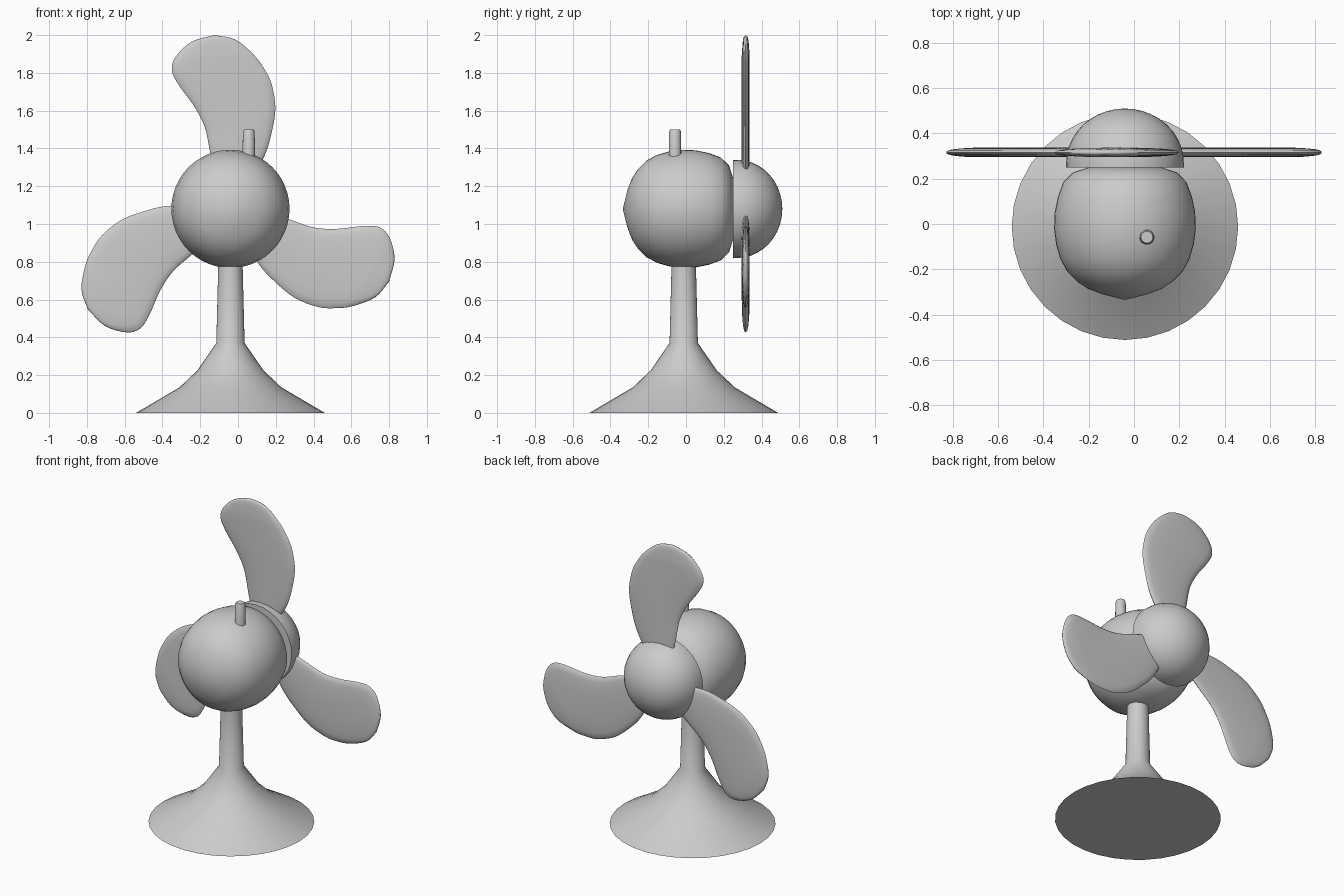
import bpy, bmesh, math
from mathutils import Vector, Matrix

if "Cube" in bpy.data.objects:
    bpy.data.objects.remove(bpy.data.objects["Cube"])

CX, CY, AXIS_Z = -0.04, -0.012, 1.08   # stand axis and rotor axis


def finish(name, bm, angle=35):
    bmesh.ops.remove_doubles(bm, verts=bm.verts, dist=1e-5)
    bmesh.ops.recalc_face_normals(bm, faces=bm.faces)
    mesh = bpy.data.meshes.new(name)
    bm.to_mesh(mesh)
    bm.free()
    ob = bpy.data.objects.new(name, mesh)
    bpy.context.collection.objects.link(ob)
    bpy.ops.object.select_all(action='DESELECT')
    ob.select_set(True)
    bpy.context.view_layer.objects.active = ob
    bpy.ops.object.shade_smooth_by_angle(angle=math.radians(angle))
    return ob


def lathe(name, profile, origin, along_y=False, sides=32):
    """Revolve (radius, height) points about z, or about y."""
    bm = bmesh.new()
    vs = [bm.verts.new((r, 0, h)) for r, h in profile]
    es = [bm.edges.new(p) for p in zip(vs, vs[1:])]
    bmesh.ops.spin(bm, geom=vs + es, cent=(0, 0, 0), axis=(0, 0, 1),
                   angle=math.tau, steps=sides, use_duplicate=False)
    turn = Matrix.Rotation(-math.pi / 2, 4, 'X') if along_y else Matrix()
    bm.transform(Matrix.Translation(origin) @ turn)
    return finish(name, bm)


def smooth_path(pts, steps=4):
    """Catmull-Rom through the points."""
    p = [Vector(q) for q in pts]
    p = [2 * p[0] - p[1]] + p + [2 * p[-1] - p[-2]]
    out = []
    for i in range(1, len(p) - 2):
        a, b, c, d = p[i - 1:i + 3]
        for k in range(steps):
            t = k / steps
            out.append(0.5 * (2 * b + (c - a) * t + (2 * a - 5 * b + 4 * c - d) * t * t
                              + (3 * b - a - 3 * c + d) * t ** 3))
    return out + [p[-2]]


# Flared stand with pole
lathe("stand", [(0, 0), (0.5, 0), (0.27, 0.135), (0.175, 0.225), (0.075, 0.37),
                (0.064, 0.8), (0, 0.8)], (CX, CY, 0))

# Rounded motor housing
lathe("motor_housing", [(0, -0.335), (0.1, -0.31), (0.165, -0.285), (0.21, -0.255),
                        (0.255, -0.21), (0.285, -0.155), (0.304, -0.09), (0.313, -0.02),
                        (0.31, 0.05), (0.296, 0.12), (0.272, 0.185), (0.23, 0.228),
                        (0.16, 0.25), (0, 0.255)], (CX, 0, AXIS_Z), True, 48)

# Domed hub with flat back
dome = [(0.26 * math.cos(a), 0.27 + 0.24 * math.sin(a))
        for a in (i * math.pi / 20 for i in range(10))]
lathe("hub", [(0, 0.25), (0.26, 0.25)] + dome + [(0, 0.51)], (CX, 0, AXIS_Z), True, 32)

# Control knob on top
lathe("knob", [(0, 1.33), (0.034, 1.33), (0.031, 1.49), (0.026, 1.5), (0, 1.5)],
      (0.057, -0.058, 0), sides=16)

# Blade edges from root to tip, in front-view x, z
LEFT = [(-0.12, 1.25), (-0.148, 1.38), (-0.175, 1.51), (-0.23, 1.62), (-0.31, 1.73),
        (-0.35, 1.81), (-0.33, 1.885), (-0.245, 1.965), (-0.125, 2.0)]
RIGHT = [(0.075, 1.25), (0.14, 1.36), (0.175, 1.47), (0.198, 1.61), (0.178, 1.74),
         (0.14, 1.82), (0.085, 1.895), (-0.016, 1.977), (-0.125, 2.0)]


def blade(name, angle):
    bm = bmesh.new()
    left, right = smooth_path(LEFT), smooth_path(RIGHT)
    n, seg, rings = len(left), 10, []
    for i, (l, r) in enumerate(zip(left, right)):
        taper = min(1, math.sqrt(max(0, (1 - i / (n - 1)) * 4)))
        ring = []
        for k in range(2 * seg):
            a = math.pi * k / seg
            q = l.lerp(r, 0.5 - 0.5 * math.cos(a))
            y = 0.021 * taper * math.copysign(abs(math.sin(a)) ** 0.8, math.sin(a))
            ring.append(bm.verts.new((q.x - CX, y, q.y - AXIS_Z)))
        rings.append(ring)
    for a, b in zip(rings, rings[1:]):
        for k in range(2 * seg):
            j = (k + 1) % (2 * seg)
            bm.faces.new((a[k], a[j], b[j], b[k]))
    bm.faces.new(rings[0])
    bm.transform(Matrix.Translation((CX, 0.316, AXIS_Z)) @ Matrix.Rotation(angle, 4, 'Y'))
    return finish(name, bm, 60)


# Three blades around the hub
for i in range(3):
    blade(f"blade_{i + 1}", i * math.tau / 3)
